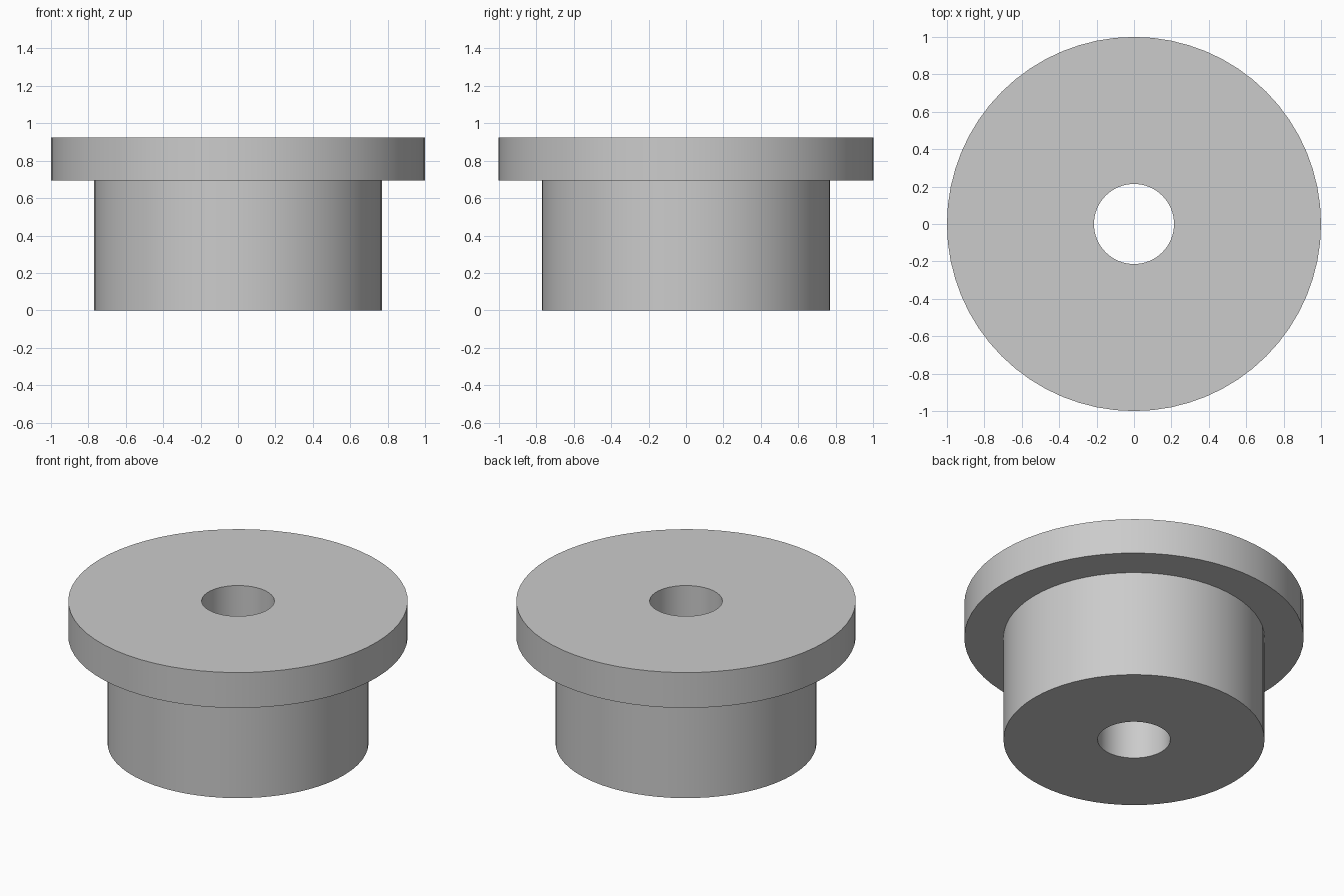
import bpy
import bmesh
from math import cos, sin, pi, radians

default = bpy.data.objects.get("Cube")
if default:
    bpy.data.objects.remove(default, do_unlink=True)

SEGMENTS = 64
BORE_R, BODY_R, FLANGE_R = 0.214, 0.769, 1.0
STEP_Z, TOP_Z = 0.694, 0.924

# Plain grey material
grey = bpy.data.materials.new("plain_grey")
grey.use_nodes = True
colour = (0.6, 0.6, 0.6, 1.0)
grey.diffuse_color = colour
grey.node_tree.nodes["Principled BSDF"].inputs["Base Color"].default_value = colour


def lathe(name, profile):
    """Revolve a closed (radius, height) profile around z."""
    bm = bmesh.new()
    rings = []
    for r, z in profile:
        angles = [2 * pi * i / SEGMENTS for i in range(SEGMENTS)]
        rings.append([bm.verts.new((r * cos(a), r * sin(a), z)) for a in angles])
    for k, low in enumerate(rings):
        high = rings[(k + 1) % len(rings)]
        for i in range(SEGMENTS):
            j = (i + 1) % SEGMENTS
            bm.faces.new((low[i], low[j], high[j], high[i]))
    bmesh.ops.recalc_face_normals(bm, faces=bm.faces)
    mesh = bpy.data.meshes.new(name)
    bm.to_mesh(mesh)
    bm.free()
    mesh.materials.append(grey)
    obj = bpy.data.objects.new(name, mesh)
    bpy.context.collection.objects.link(obj)
    bpy.ops.object.select_all(action="DESELECT")
    obj.select_set(True)
    bpy.context.view_layer.objects.active = obj
    bpy.ops.object.shade_smooth_by_angle(angle=radians(30))
    return obj


# Flanged bushing: narrow body, wide flange on top, bore right through
lathe("flanged_bushing", [
    (BORE_R, 0), (BODY_R, 0), (BODY_R, STEP_Z),
    (FLANGE_R, STEP_Z), (FLANGE_R, TOP_Z), (BORE_R, TOP_Z),
])
